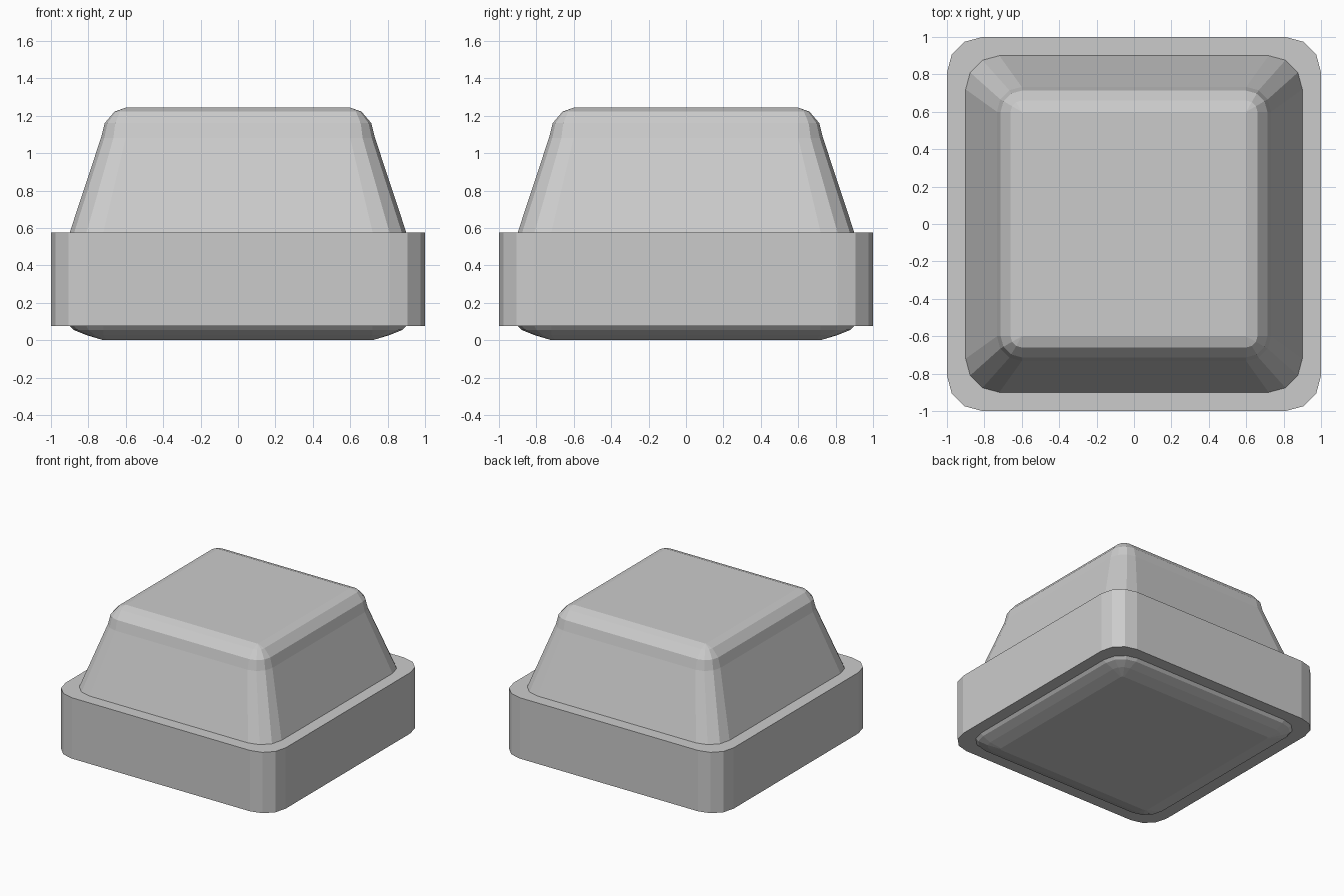
import bpy, bmesh
from math import cos, sin, pi

if "Cube" in bpy.data.objects:
    bpy.data.objects.remove(bpy.data.objects["Cube"])


def ring(bm, half, radius, z, segs=3):
    """Rounded-square loop of vertices."""
    c = half - radius
    verts = []
    for q, (sx, sy) in enumerate([(1, 1), (-1, 1), (-1, -1), (1, -1)]):
        for i in range(segs + 1):
            a = (q + i / segs) * pi / 2
            verts.append(bm.verts.new((sx * c + radius * cos(a), sy * c + radius * sin(a), z)))
    return verts


def loft(name, profile):
    """Stack rounded squares given as (half width, corner radius, height)."""
    bm = bmesh.new()
    rings = [ring(bm, *p) for p in profile]
    n = len(rings[0])
    for lo, hi in zip(rings, rings[1:]):
        for i in range(n):
            j = (i + 1) % n
            bm.faces.new((lo[i], lo[j], hi[j], hi[i]))
    bm.faces.new(rings[0][::-1])
    bm.faces.new(rings[-1])
    bmesh.ops.remove_doubles(bm, verts=bm.verts, dist=1e-4)
    bmesh.ops.recalc_face_normals(bm, faces=bm.faces)
    mesh = bpy.data.meshes.new(name)
    bm.to_mesh(mesh)
    bm.free()
    obj = bpy.data.objects.new(name, mesh)
    bpy.context.collection.objects.link(obj)
    return obj


# Wide square collar
loft("collar", [(1.0, 0.19, 0.075), (1.0, 0.19, 0.575)])

# Button running through the collar: bevelled underside, tapered rounded top
loft("button", [
    (0.72, 0.02, 0.0), (0.81, 0.09, 0.027), (0.88, 0.16, 0.055), (0.9, 0.18, 0.075),
    (0.9, 0.18, 0.575),
    (0.733, 0.133, 1.08), (0.713, 0.113, 1.16), (0.66, 0.06, 1.222), (0.6, 0.0, 1.243),
])
